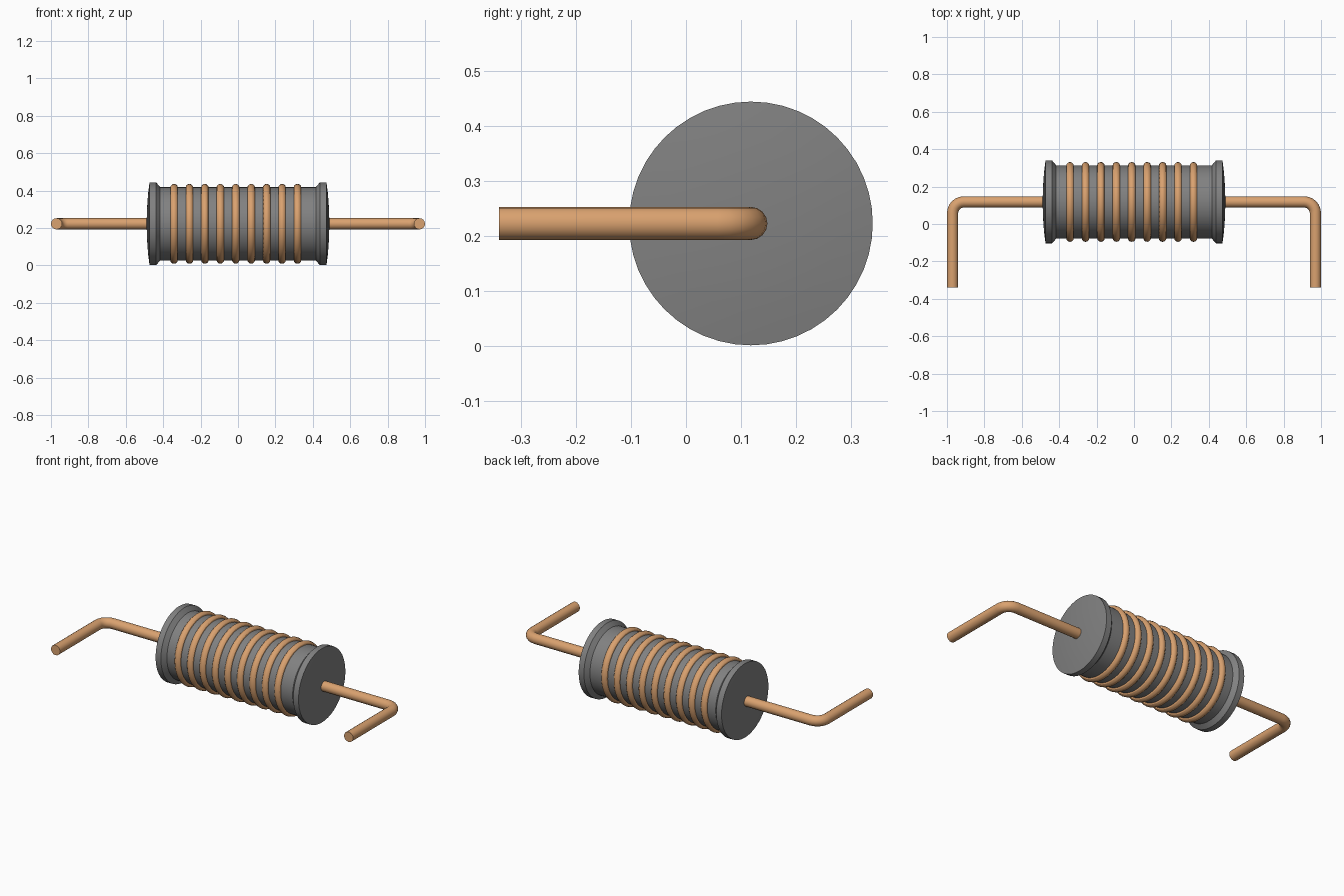
import bpy, bmesh, math
from mathutils import Matrix, Vector

if "Cube" in bpy.data.objects:
    bpy.data.objects.remove(bpy.data.objects["Cube"])

AY, AZ = 0.118, 0.2225   # centre axis of the coil, running along x


def material(name, color):
    m = bpy.data.materials.new(name)
    m.diffuse_color = color
    m.use_nodes = True
    m.node_tree.nodes["Principled BSDF"].inputs["Base Color"].default_value = m.diffuse_color
    return m


def finish(obj, angle=30):
    bpy.ops.object.select_all(action='DESELECT')
    obj.select_set(True)
    bpy.context.view_layer.objects.active = obj
    bpy.ops.object.shade_smooth_by_angle(angle=math.radians(angle))


def lathe(name, profile, steps):
    """Spin (x, radius) points around the x axis."""
    bm = bmesh.new()
    verts = [bm.verts.new((x, r, 0)) for x, r in profile]
    edges = [bm.edges.new(p) for p in zip(verts, verts[1:])]
    bmesh.ops.spin(bm, geom=verts + edges, axis=(1, 0, 0), cent=(0, 0, 0),
                   angle=math.tau, steps=steps, use_merge=True)
    bmesh.ops.remove_doubles(bm, verts=bm.verts, dist=1e-5)
    bmesh.ops.recalc_face_normals(bm, faces=bm.faces)
    me = bpy.data.meshes.new(name)
    bm.to_mesh(me)
    bm.free()
    obj = bpy.data.objects.new(name, me)
    obj.location = (0, AY, AZ)
    bpy.context.collection.objects.link(obj)
    return obj


copper = material("copper", (0.70, 0.36, 0.16, 1))
grey = material("core_grey", (0.22, 0.22, 0.22, 1))

# Core with a flange and slightly domed face at each end
half = [(-0.489, 0.0), (-0.486, 0.09), (-0.481, 0.16), (-0.473, 0.2215),
        (-0.438, 0.2215), (-0.416, 0.196)]
core = lathe("core", half + [(-x, r) for x, r in reversed(half)], 48)
core.data.materials.append(grey)
finish(core)

# Windings
for i in range(9):
    bpy.ops.mesh.primitive_torus_add(
        major_segments=48, minor_segments=12, major_radius=0.193, minor_radius=0.0205,
        location=(-0.342 + i * 0.0825, AY, AZ), rotation=(0, math.pi / 2, 0))
    ring = bpy.context.object
    ring.name = f"winding_{i + 1}"
    ring.data.materials.append(copper)
    finish(ring)


# Bent leads: straight out of the core, rounded corner, then forward
def lead(name, side):
    R, X, wire, n = 0.06, 0.97, 0.03, 16
    path = [(0.45, AY, 0)]
    for k in range(7):
        a = math.pi / 2 * k / 6
        path.append((X - R + R * math.sin(a), AY - R + R * math.cos(a), a))
    path.append((X, -0.34, math.pi / 2))
    bm = bmesh.new()
    rings = []
    for x, y, a in path:
        across = Vector((side * math.sin(a), math.cos(a), 0))
        c = Vector((side * x, y, AZ))
        rings.append([bm.verts.new(c + wire * (math.cos(t) * across + Vector((0, 0, math.sin(t)))))
                      for t in (math.tau * j / n for j in range(n))])
    for r0, r1 in zip(rings, rings[1:]):
        for j in range(n):
            bm.faces.new((r0[j], r0[(j + 1) % n], r1[(j + 1) % n], r1[j]))
    bm.faces.new(rings[0])
    bm.faces.new(rings[-1])
    bmesh.ops.recalc_face_normals(bm, faces=bm.faces)
    me = bpy.data.meshes.new(name)
    bm.to_mesh(me)
    bm.free()
    obj = bpy.data.objects.new(name, me)
    bpy.context.collection.objects.link(obj)
    me.materials.append(copper)
    finish(obj)


lead("lead_left", -1)
lead("lead_right", 1)
